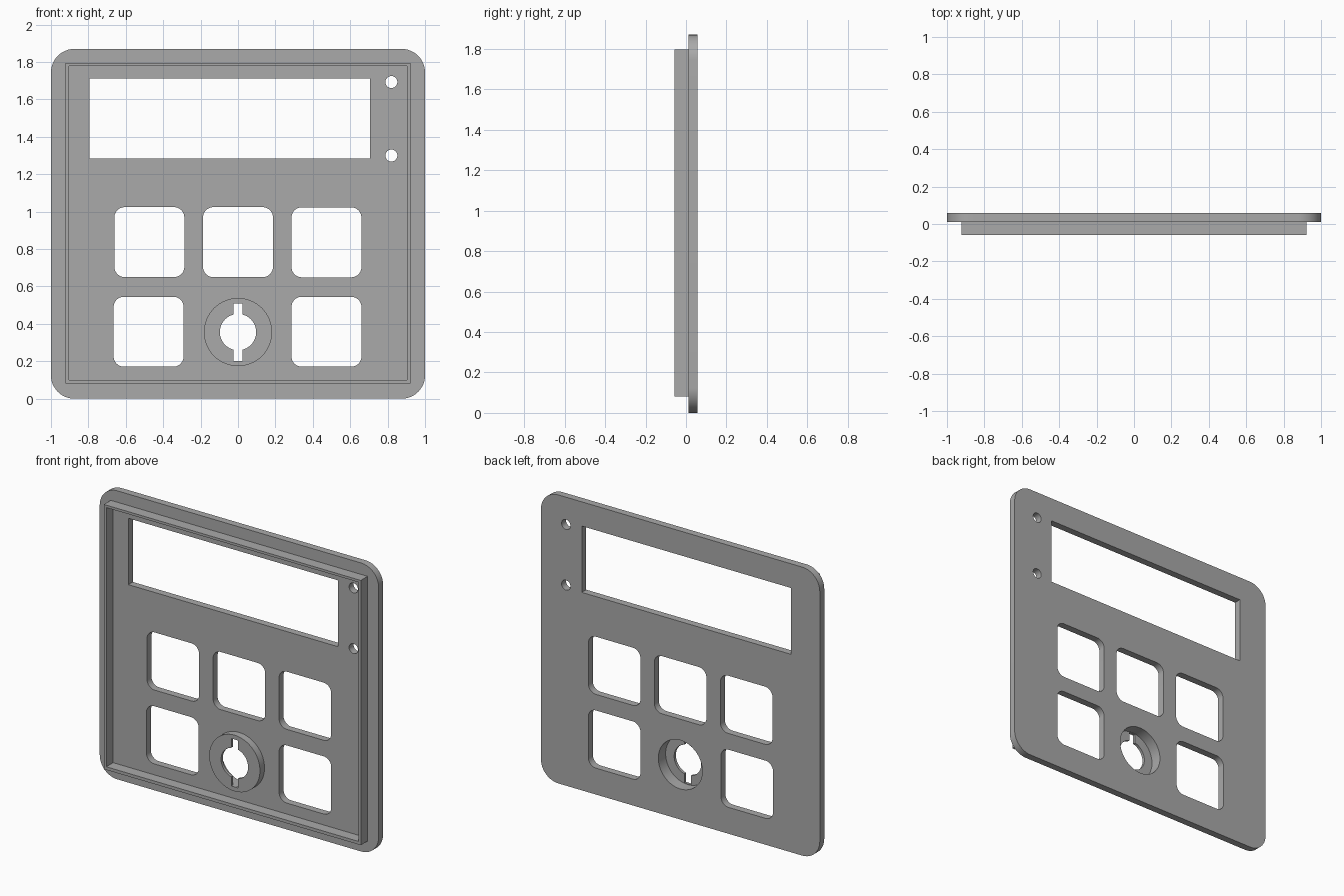
import bpy, bmesh
from math import asin, cos, sin, pi

cube = bpy.data.objects.get("Cube")
if cube:
    bpy.data.objects.remove(cube, do_unlink=True)

grey = bpy.data.materials.new("plain grey")
grey.use_nodes = True
colour = (0.4, 0.4, 0.4, 1)
grey.diffuse_color = colour
grey.node_tree.nodes["Principled BSDF"].inputs["Base Color"].default_value = colour


def arc(cx, cz, r, start, end, steps):
    angles = [start + (end - start) * i / steps for i in range(steps + 1)]
    return [(cx + r * cos(a), cz + r * sin(a)) for a in angles]


def circle(cx, cz, r, steps=64):
    return arc(cx, cz, r, 0, 2 * pi, steps)[:-1]


def rect(x0, x1, z0, z1, r=0):
    if r == 0:
        return [(x0, z0), (x1, z0), (x1, z1), (x0, z1)]
    corners = [(x1 - r, z1 - r), (x0 + r, z1 - r), (x0 + r, z0 + r), (x1 - r, z0 + r)]
    return [p for i, (cx, cz) in enumerate(corners)
            for p in arc(cx, cz, r, i * pi / 2, (i + 1) * pi / 2, 12)]


def slab(name, y0, y1, outlines):
    """Extrude a filled outline with holes from y0 to y1."""
    curve = bpy.data.curves.new(name + "_outline", "CURVE")
    curve.dimensions = "2D"
    curve.fill_mode = "BOTH"
    curve.extrude = (y1 - y0) / 2
    for points in outlines:
        spline = curve.splines.new("POLY")
        spline.points.add(len(points) - 1)
        for point, (x, z) in zip(spline.points, points):
            point.co = (x, z, 0, 1)
        spline.use_cyclic_u = True
    helper = bpy.data.objects.new(name + "_outline", curve)
    bpy.context.collection.objects.link(helper)
    bpy.context.view_layer.update()
    evaluated = helper.evaluated_get(bpy.context.evaluated_depsgraph_get())
    mesh = bpy.data.meshes.new_from_object(evaluated)
    bpy.data.objects.remove(helper, do_unlink=True)

    # Weld caps to walls and stand the slab upright
    bm = bmesh.new()
    bm.from_mesh(mesh)
    bmesh.ops.remove_doubles(bm, verts=bm.verts, dist=0.0001)
    for v in bm.verts:
        x, z, depth = v.co
        v.co = (x, (y0 + y1) / 2 - depth, z)
    bmesh.ops.recalc_face_normals(bm, faces=bm.faces)
    bm.to_mesh(mesh)
    bm.free()
    mesh.name = name
    mesh.materials.clear()
    mesh.materials.append(grey)
    obj = bpy.data.objects.new(name, mesh)
    bpy.context.collection.objects.link(obj)
    bpy.ops.object.select_all(action="DESELECT")
    obj.select_set(True)
    bpy.context.view_layer.objects.active = obj
    bpy.ops.object.shade_smooth_by_angle(angle=pi / 6)
    return obj


FRONT, SEAT, BACK = -0.058, 0.012, 0.058
BOSS_Z, BOSS_R, RECESS_R = 0.356, 0.182, 0.158
BOSS_FRONT, BOSS_FLOOR = -0.035, -0.017

# Face plate with display window, button openings, lamp holes and round recess
buttons = [(-0.474, 0.837), (0, 0.837), (0.473, 0.836), (-0.478, 0.358), (0.473, 0.358)]
half = 0.187
openings = [rect(x - half, x + half, z - half, z + half, 0.055) for x, z in buttons]
lamps = [circle(0.82, z, 0.032, 32) for z in (1.3, 1.693)]
slab("face_plate", SEAT, BACK,
     [rect(-1, 1, 0, 1.87, 0.125), rect(-0.795, 0.707, 1.283, 1.713),
      circle(0, BOSS_Z, RECESS_R)] + openings + lamps)

# Thin rim standing around the inner side
slab("rim", FRONT, SEAT,
     [rect(-0.921, 0.921, 0.08, 1.796), rect(-0.904, 0.904, 0.1, 1.78)])

# Round socket: wall, then floor with a slotted hole
slab("socket_wall", BOSS_FLOOR, SEAT,
     [circle(0, BOSS_Z, BOSS_R), circle(0, BOSS_Z, RECESS_R)])
hole_r, slot_w, slot_h = 0.097, 0.023, 0.154
gap = asin(slot_w / hole_r)
side = arc(0, 0, hole_r, gap - pi / 2, pi / 2 - gap, 32) + [(slot_w, slot_h)]
side = [(slot_w, -slot_h)] + side
keyhole = side + [(-x, -z) for x, z in side]
slab("socket_floor", BOSS_FRONT, BOSS_FLOOR,
     [circle(0, BOSS_Z, BOSS_R), [(x, z + BOSS_Z) for x, z in keyhole]])
